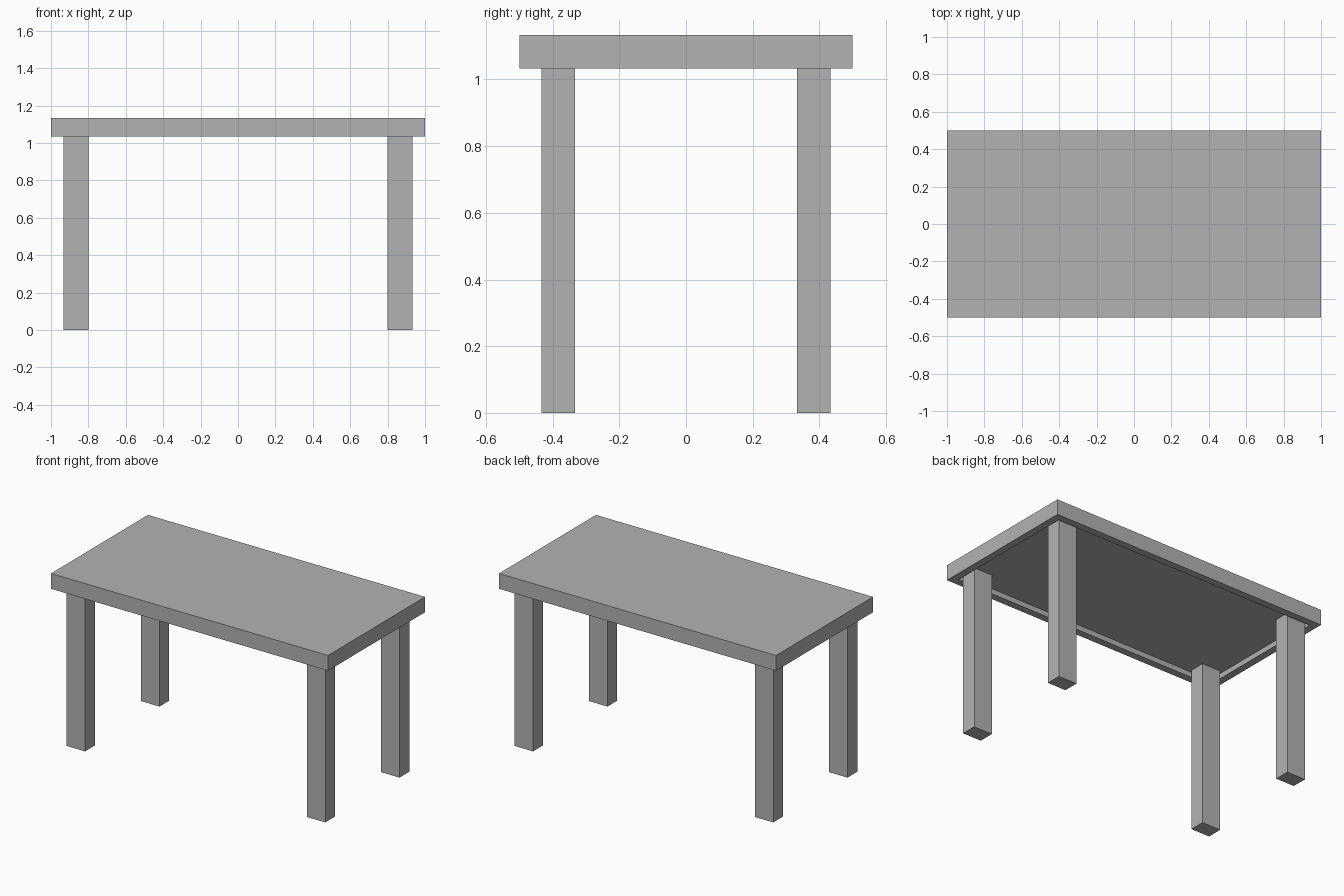
import bpy
import bmesh
from mathutils import Matrix, Vector

cube = bpy.data.objects.get("Cube")
if cube:
    bpy.data.objects.remove(cube, do_unlink=True)

grey = bpy.data.materials.new("plain grey")
grey.use_nodes = True
colour = (0.45, 0.45, 0.45, 1)
grey.diffuse_color = colour
grey.node_tree.nodes["Principled BSDF"].inputs["Base Color"].default_value = colour

TOP, UNDERSIDE, CEILING = 1.133, 1.033, 1.067
RIM = 0.067


def add_box(name, low, high, recess=False):
    low, high = Vector(low), Vector(high)
    size = high - low
    bm = bmesh.new()
    bmesh.ops.create_cube(bm, size=1, matrix=Matrix.Translation((low + high) / 2)
                          @ Matrix.Diagonal((*size, 1)))
    if recess:
        # Inset the bottom face and push it up, leaving a rim
        bm.normal_update()
        bottom = min(bm.faces, key=lambda f: f.calc_center_median().z)
        bmesh.ops.inset_region(bm, faces=[bottom], thickness=RIM)
        ceiling = bmesh.ops.extrude_discrete_faces(bm, faces=[bottom])["faces"][0]
        for vert in ceiling.verts:
            vert.co.z = CEILING
    bmesh.ops.recalc_face_normals(bm, faces=bm.faces)
    mesh = bpy.data.meshes.new(name)
    bm.to_mesh(mesh)
    bm.free()
    mesh.materials.append(grey)
    obj = bpy.data.objects.new(name, mesh)
    bpy.context.collection.objects.link(obj)
    return obj


# Tabletop with a hollow underside
add_box("tabletop", (-1, -0.5, UNDERSIDE), (1, 0.5, TOP), recess=True)

# Four legs standing in the corners of the hollow
for side, sx in (("left", 1), ("right", -1)):
    for end, sy in (("front", -1), ("back", 1)):
        xs = sorted((sx * 0.8, sx * (1 - RIM)))
        ys = sorted((sy * 0.333, sy * (0.5 - RIM)))
        add_box(f"{end}_{side}_leg", (xs[0], ys[0], 0), (xs[1], ys[1], CEILING))
